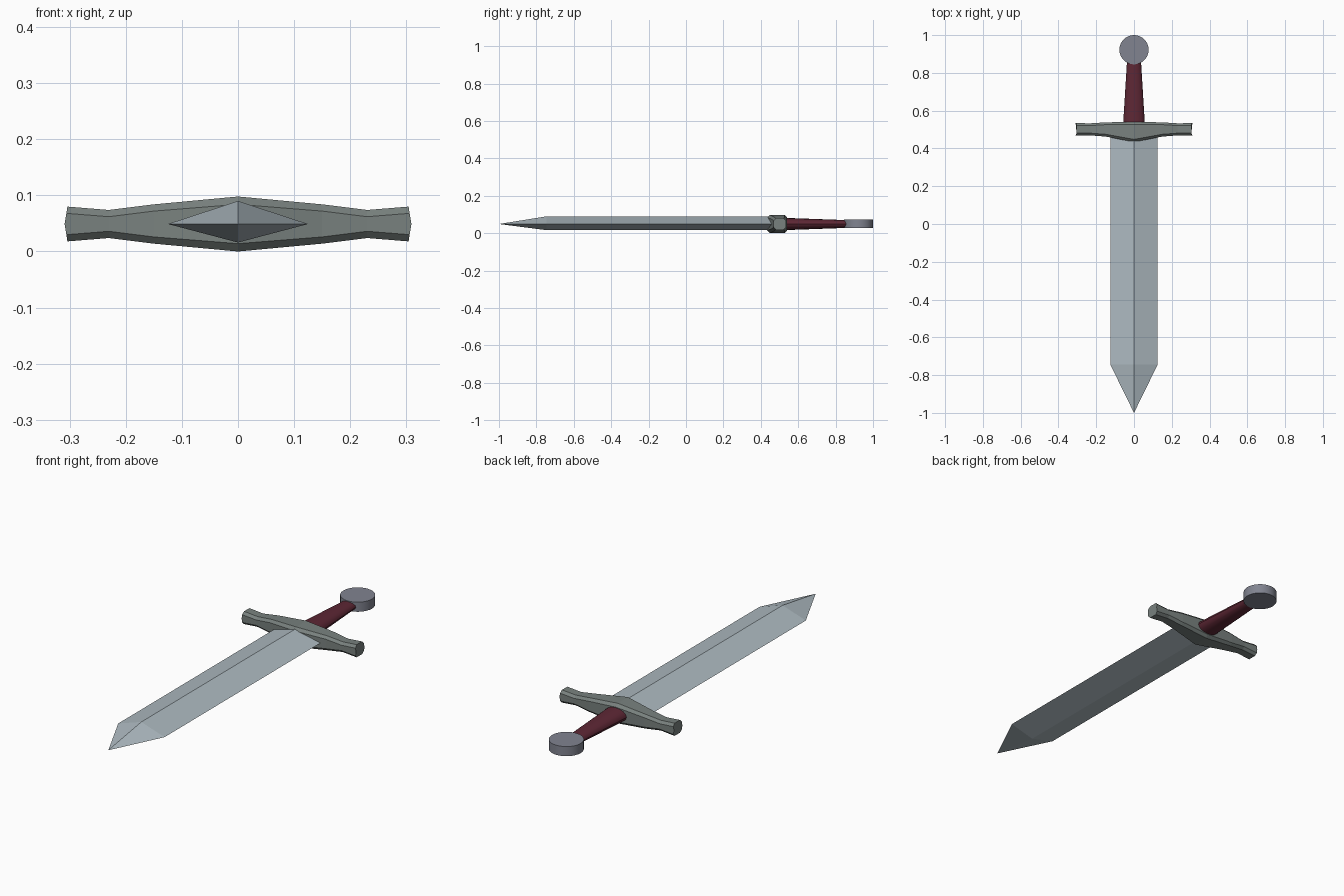
import bpy
from math import cos, sin, pi

if "Cube" in bpy.data.objects:
    bpy.data.objects.remove(bpy.data.objects["Cube"])

ZC = 0.049  # height of the sword's long axis


def paint(obj, name, color):
    mat = bpy.data.materials.new(name)
    mat.diffuse_color = (*color, 1)
    mat.use_nodes = True
    mat.node_tree.nodes["Principled BSDF"].inputs["Base Color"].default_value = mat.diffuse_color
    obj.data.materials.append(mat)


def loft(name, rings, tip=None):
    """Skin a list of equal-length point rings; close with caps or a tip point."""
    n = len(rings[0])
    verts = [p for ring in rings for p in ring]
    faces = [(r * n + i, r * n + (i + 1) % n, (r + 1) * n + (i + 1) % n, (r + 1) * n + i)
             for r in range(len(rings) - 1) for i in range(n)]
    faces.append(tuple(reversed(range(n))))
    last = (len(rings) - 1) * n
    if tip:
        verts.append(tip)
        faces += [(last + i, last + (i + 1) % n, len(verts) - 1) for i in range(n)]
    else:
        faces.append(tuple(range(last, last + n)))
    mesh = bpy.data.meshes.new(name)
    mesh.from_pydata(verts, [], faces)
    obj = bpy.data.objects.new(name, mesh)
    bpy.context.collection.objects.link(obj)
    return obj


# Blade: diamond section running to a point
def diamond(y):
    return [(0.125, y, ZC), (0, y, 0.09), (-0.125, y, ZC), (0, y, 0.016)]


blade = loft("blade", [diamond(0.5), diamond(-0.745)], (0, -1, ZC))
paint(blade, "steel", (0.42, 0.49, 0.53))


# Crossguard: chamfered box section that swells at the middle
def guard_ring(x, front, back, h, c=0.012, bulge=0.0):
    pts = [(front, 0), (front, c - h), (front + c, -h), (back - c, -h), (back, c - h),
           (back, 0), (back, h - c), (back - c, h), (front + c, h), (front, h - c)]
    s = 1 if x > 0 else -1
    return [(x + s * bulge * (1 - abs(z) / h), y, ZC + z) for y, z in pts]


half = [(0.15, 0.463, 0.538, 0.035, 0.012, 0), (0.23, 0.469, 0.533, 0.025, 0.012, 0),
        (0.304, 0.469, 0.534, 0.031, 0.012, 0.005)]
stations = [(-s[0], *s[1:]) for s in reversed(half)] + [(0, 0.434, 0.541, 0.049, 0.014, 0)] + half
guard = loft("crossguard", [guard_ring(*s) for s in stations])
paint(guard, "dark_iron", (0.19, 0.22, 0.21))


# Grip: tapered oval handle
def oval(y, rx, rz, n=16):
    return [(rx * cos(2 * pi * i / n), y, ZC + rz * sin(2 * pi * i / n)) for i in range(n)]


grip = loft("grip", [oval(0.52, 0.058, 0.033), oval(0.88, 0.036, 0.02)])
paint(grip, "red_leather", (0.11, 0.02, 0.035))

# Pommel: flat disc
bpy.ops.mesh.primitive_cylinder_add(vertices=32, radius=0.0775, depth=0.047,
                                    location=(0, 0.9225, ZC + 0.001))
pommel = bpy.context.object
pommel.name = "pommel"
paint(pommel, "slate_metal", (0.22, 0.23, 0.28))

# Consistent normals, smooth round parts
for obj in (blade, guard, grip, pommel):
    bpy.ops.object.select_all(action='DESELECT')
    obj.select_set(True)
    bpy.context.view_layer.objects.active = obj
    bpy.ops.object.mode_set(mode='EDIT')
    bpy.ops.mesh.select_all(action='SELECT')
    bpy.ops.mesh.normals_make_consistent(inside=False)
    bpy.ops.object.mode_set(mode='OBJECT')
    if obj in (grip, pommel):
        bpy.ops.object.shade_smooth_by_angle(angle=pi / 5)
